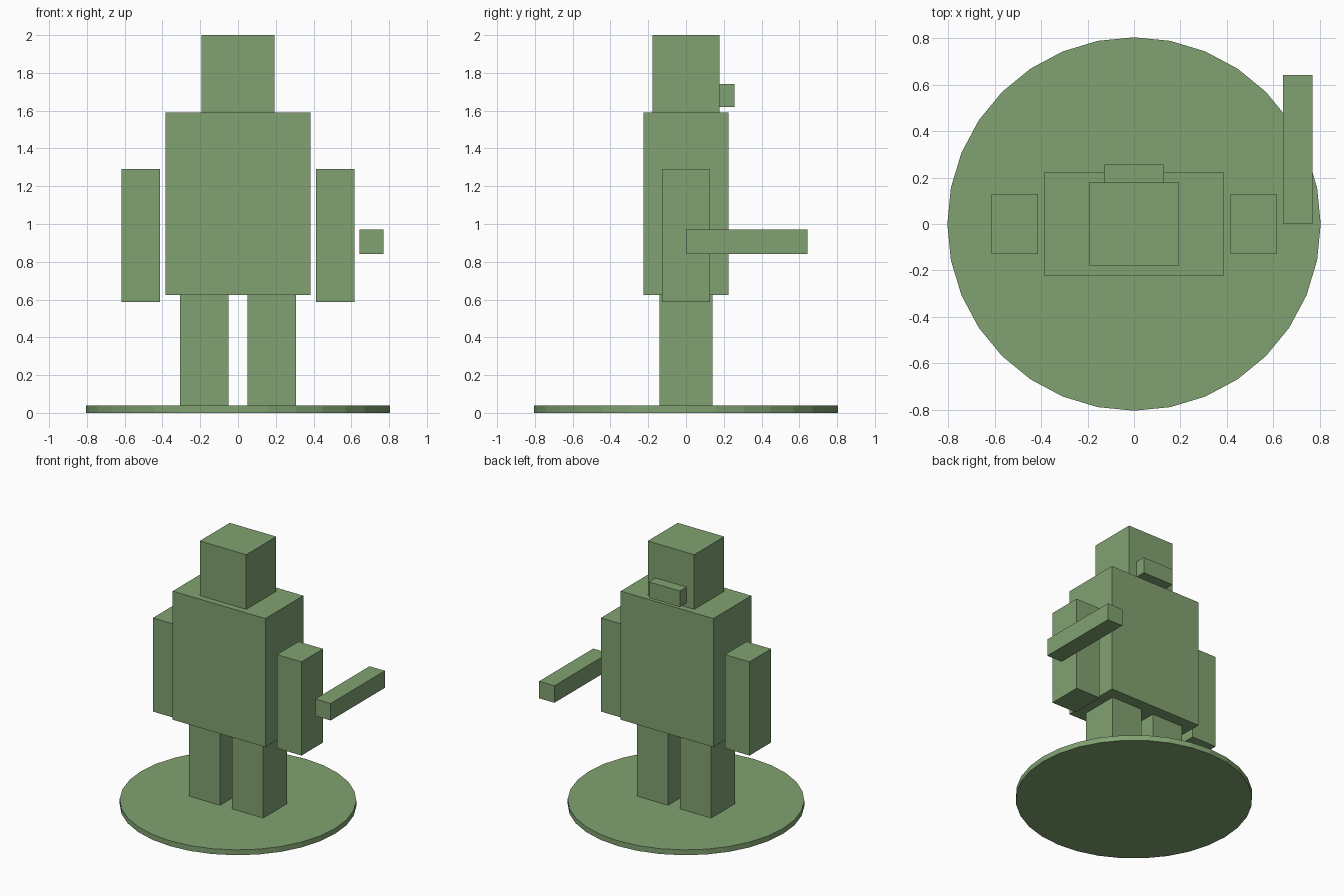
import bpy

# Remove the default cube
cube = bpy.data.objects.get("Cube")
if cube:
    bpy.data.objects.remove(cube, do_unlink=True)

# Single flat colour
GREEN = (0.22, 0.36, 0.165, 1.0)
green = bpy.data.materials.new("sage_green")
green.use_nodes = True
green.diffuse_color = GREEN
green.node_tree.nodes["Principled BSDF"].inputs["Base Color"].default_value = GREEN


def finish(name):
    obj = bpy.context.object
    obj.name = obj.data.name = name
    obj.data.materials.append(green)
    return obj


def box(name, x, y, z):
    """Box spanning the given (low, high) range on each axis."""
    spans = (x, y, z)
    bpy.ops.mesh.primitive_cube_add(size=1, location=[(a + b) / 2 for a, b in spans])
    bpy.context.object.scale = [b - a for a, b in spans]
    bpy.ops.object.transform_apply(location=False, rotation=False, scale=True)
    return finish(name)


# Round base
BASE_TOP = 0.04
bpy.ops.mesh.primitive_cylinder_add(vertices=32, radius=0.805, depth=BASE_TOP,
                                    location=(0, 0, BASE_TOP / 2))
finish("base_disc")

# Body and head
HIP, NECK = 0.625, 1.59
box("torso", (-0.385, 0.385), (-0.225, 0.225), (HIP, NECK))
box("head", (-0.193, 0.193), (-0.178, 0.178), (NECK, 2.0))
box("snout", (-0.128, 0.128), (0.178, 0.256), (1.62, 1.74))

# Paired limbs
for side, s in (("left", 1), ("right", -1)):
    box(side + "_leg", sorted((s * 0.05, s * 0.308)), (-0.141, 0.141), (BASE_TOP, HIP))
    box(side + "_arm", sorted((s * 0.413, s * 0.617)), (-0.128, 0.128), (0.587, 1.29))

# Bar held beside the left arm
box("held_bar", (0.643, 0.77), (0.0, 0.642), (0.842, 0.97))
